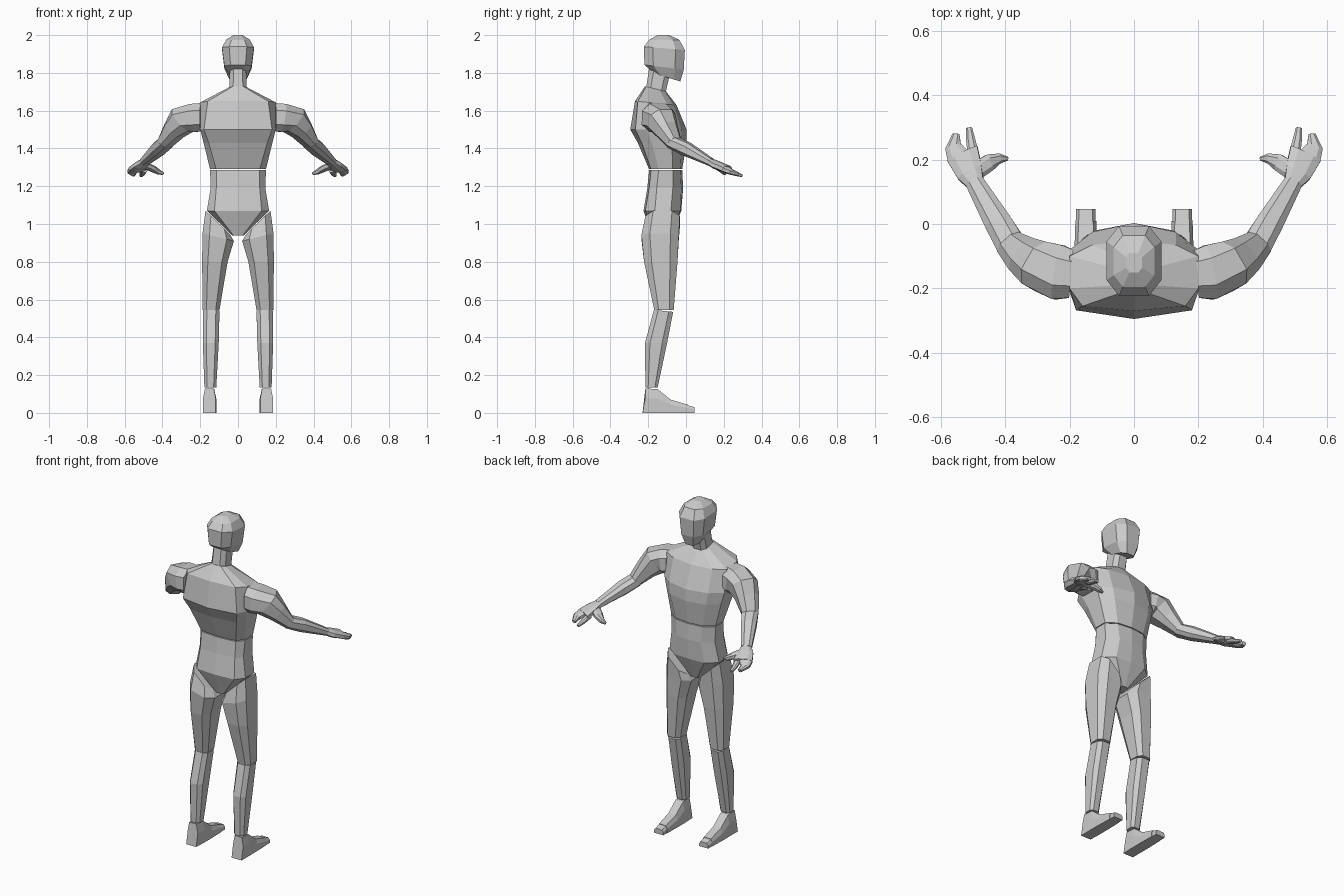
import bpy, bmesh, math
from mathutils import Vector

if "Cube" in bpy.data.objects:
    bpy.data.objects.remove(bpy.data.objects["Cube"])

grey = bpy.data.materials.new("plain grey")
grey.diffuse_color = (0.6, 0.6, 0.6, 1)
grey.use_nodes = True
grey.node_tree.nodes["Principled BSDF"].inputs["Base Color"].default_value = grey.diffuse_color


def loft(name, rings):
    """Skin a list of equal-length point rings and cap both ends."""
    bm = bmesh.new()
    vs = [[bm.verts.new(p) for p in r] for r in rings]
    n = len(vs[0])
    for a, b in zip(vs, vs[1:]):
        for i in range(n):
            j = (i + 1) % n
            bm.faces.new((a[i], a[j], b[j], b[i]))
    bm.faces.new(vs[0])
    bm.faces.new(vs[-1])
    bmesh.ops.recalc_face_normals(bm, faces=bm.faces)
    me = bpy.data.meshes.new(name)
    bm.to_mesh(me)
    bm.free()
    me.materials.append(grey)
    ob = bpy.data.objects.new(name, me)
    bpy.context.collection.objects.link(ob)
    return ob


def mirrored(name, rings):
    """Build a right and a left copy of a limb part."""
    for side, s in (("right", 1), ("left", -1)):
        loft(side + "_" + name, [[(s * p[0], p[1], p[2]) for p in r] for r in rings])


def half(z, pts, tilt=0):
    """Symmetric ring from its x >= 0 points, front to back."""
    full = pts + [(-x, y) for x, y in reversed(pts) if x > 0]
    yc = (pts[0][1] + pts[-1][1]) / 2
    return [(x, y, z + tilt * (y - yc)) for x, y in full]


def octagon(z, x0, x1, y0, y1, tilt_x=0, tilt_y=0, f=0.55):
    """Eight-sided horizontal ring filling the given bounds."""
    cx, cy, rx, ry = (x0 + x1) / 2, (y0 + y1) / 2, (x1 - x0) / 2, (y1 - y0) / 2
    uv = [(f, 1), (1, f), (1, -f), (f, -1), (-f, -1), (-1, -f), (-1, f), (-f, 1)]
    return [(cx + u * rx, cy + v * ry, z + tilt_x * u * rx + tilt_y * v * ry) for u, v in uv]


def cross(c, heading, w, h, pitch=0, f=0.5, roll=0):
    """Eight-sided ring across a limb; heading is its plan angle in degrees."""
    a = math.radians(heading)
    p = math.radians(pitch)
    side = Vector((math.sin(a), -math.cos(a), 0))
    up = Vector((math.cos(a) * math.sin(p), math.sin(a) * math.sin(p), math.cos(p)))
    uv = [(f, 1), (1, f), (1, -f), (f, -1), (-f, -1), (-1, -f), (-1, f), (-f, 1)]
    return [Vector(c) + side * (u * w) + up * (v * h + roll * u * w) for u, v in uv]


# Chest, from waist to neck base
waist = [(0, -.02), (.09, -.03), (.148, -.07), (.148, -.145), (.115, -.185), (0, -.195)]
loft("chest", [
    half(1.29, waist),
    half(1.43, [(0, .003), (.12, -.02), (.182, -.075), (.182, -.18), (.155, -.235), (0, -.255)]),
    half(1.50, [(0, .003), (.13, -.025), (.2, -.08), (.2, -.21), (.18, -.268), (0, -.295)]),
    half(1.64, [(0, -.05), (.13, -.065), (.2, -.10), (.2, -.20), (.16, -.255), (0, -.27)], -.1),
    half(1.715, [(0, -.105), (.03, -.11), (.05, -.14), (.05, -.19), (.03, -.21), (0, -.217)], -.25),
])

# Abdomen and wedge-shaped pelvis
loft("abdomen", [
    half(1.285, waist),
    half(1.19, [(0, -.015), (.08, -.025), (.145, -.07), (.145, -.155), (.115, -.195), (0, -.205)]),
    half(1.07, [(0, -.025), (.10, -.03), (.165, -.08), (.165, -.165), (.125, -.215), (0, -.225)]),
    half(.94, [(0, -.075), (.02, -.077), (.03, -.10), (.03, -.15), (.025, -.175), (0, -.18)]),
])

# Neck leaning forward
loft("neck", [
    octagon(1.70, -.047, .047, -.212, -.11, tilt_y=-.25),
    octagon(1.81, -.043, .043, -.195, -.085, tilt_y=-.3),
])

# Head
loft("head", [
    octagon(1.775, -.045, .045, -.165, -.03, tilt_y=-.3),
    octagon(1.83, -.072, .072, -.22, -.012, tilt_y=-.12),
    octagon(1.93, -.085, .085, -.223, -.006, tilt_y=-.08),
    octagon(1.975, -.063, .063, -.195, -.035),
    octagon(2.0, -.025, .025, -.15, -.09),
])

# Thighs, cut slanted at the groin
mirrored("thigh", [
    octagon(1.01, .045, .172, -.215, -.033, tilt_x=.95),
    octagon(.93, .022, .188, -.236, -.038, tilt_x=.25),
    octagon(.80, .055, .19, -.222, -.045),
    octagon(.545, .098, .187, -.168, -.065),
])

# Lower legs
mirrored("shin", [
    octagon(.54, .098, .184, -.17, -.068, tilt_y=-.1),
    octagon(.37, .102, .186, -.217, -.10),
    octagon(.135, .115, .178, -.215, -.15),
])


def foot_ring(y, x0, x1, top, slope=0):
    m = (x1 - x0) * .15
    return [(x0, y, 0), (x1, y, 0), (x1, y + slope, top * .6),
            (x1 - m, y + slope, top), (x0 + m, y + slope, top), (x0, y + slope, top * .6)]


# Feet and toe caps
mirrored("foot", [
    foot_ring(-.23, .118, .185, .13, .015),
    foot_ring(-.15, .115, .185, .125),
    foot_ring(-.08, .115, .185, .07),
    foot_ring(.01, .117, .182, .043),
])
mirrored("toes", [foot_ring(.01, .119, .181, .04), foot_ring(.046, .12, .18, .03)])

# Upper arms with rounded shoulders
mirrored("upper_arm", [
    cross((.195, -.155, 1.565), 5, .075, .075),
    cross((.235, -.15, 1.562), 10, .085, .075, 10),
    cross((.29, -.132, 1.55), 30, .075, .075, 40),
    cross((.335, -.105, 1.50), 38, .062, .055, 45),
    cross((.385, -.063, 1.43), 48, .045, .034, 40),
])

# Forearms
mirrored("forearm", [
    cross((.38, -.068, 1.432), 52, .046, .034, 35),
    cross((.42, .0, 1.398), 61, .042, .036, 28),
    cross((.495, .13, 1.328), 61, .029, .02, 25),
])

# Palms
mirrored("palm", [
    cross((.492, .125, 1.33), 61, .027, .018, 20),
    cross((.51, .16, 1.313), 61, .042, .021, 20),
    cross((.533, .218, 1.29), 63, .052, .018, 18),
])

# Grouped outer fingers, bent slightly down
mirrored("fingers", [
    cross((.546, .208, 1.29), 58, .036, .017, 18),
    cross((.562, .24, 1.275), 72, .025, .015, 18),
    cross((.553, .278, 1.262), 95, .011, .010, 18),
])

# Forefinger, held apart
mirrored("forefinger", [
    cross((.498, .21, 1.288), 75, .018, .015, 20),
    cross((.508, .265, 1.265), 80, .014, .011, 20),
    cross((.512, .298, 1.255), 85, .009, .007, 20),
])

# Thumbs pointing inward
mirrored("thumb", [
    cross((.49, .165, 1.31), 155, .028, .018, 20),
    cross((.45, .19, 1.292), 160, .026, .017, 25),
    cross((.42, .203, 1.275), 175, .016, .014, 30),
    cross((.394, .203, 1.265), 185, .006, .007, 30),
])
